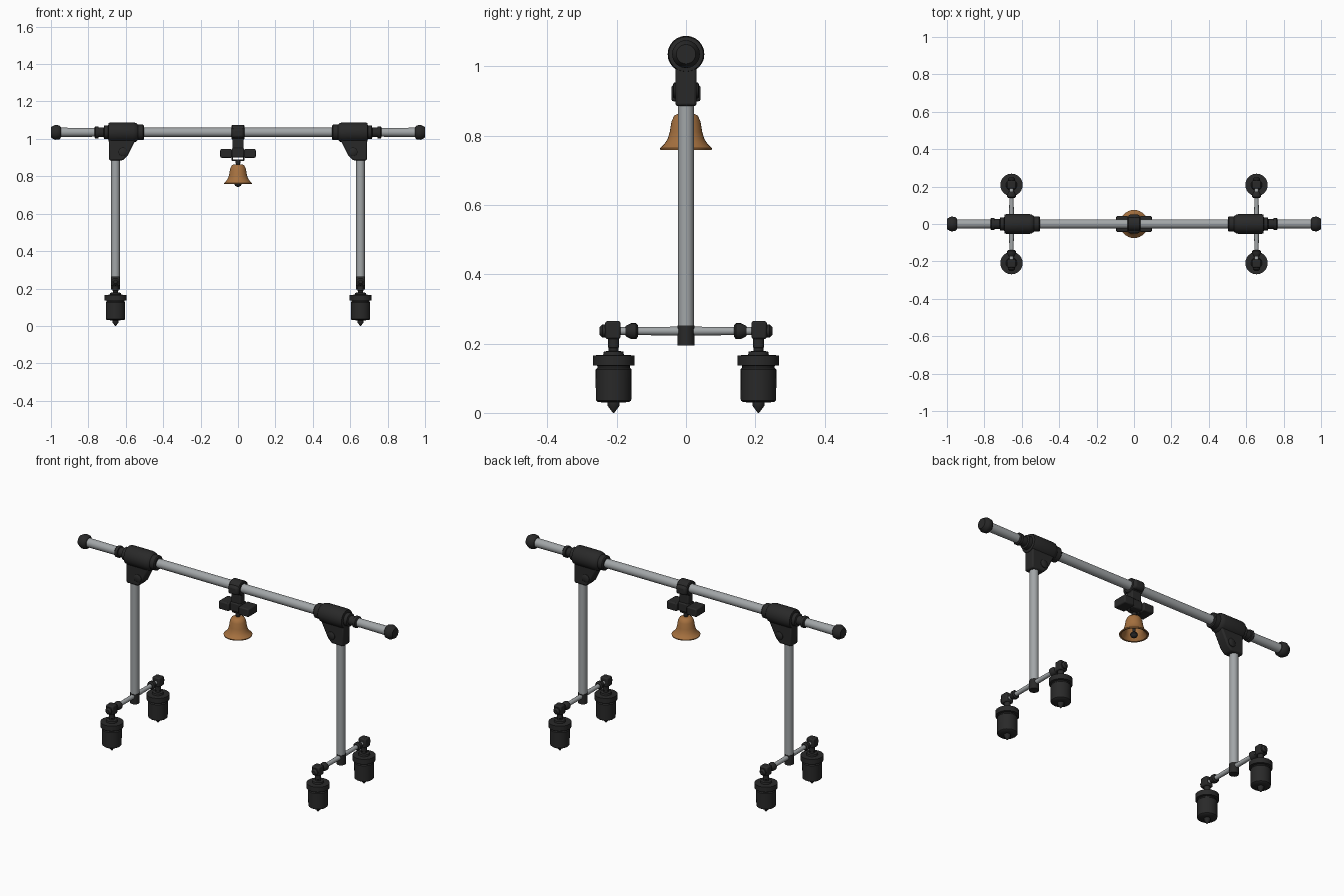
import bpy, bmesh, math
from mathutils import Vector

cube = bpy.data.objects.get("Cube")
if cube:
    bpy.data.objects.remove(cube, do_unlink=True)


def material(name, rgb, metal=0.0):
    m = bpy.data.materials.new(name)
    m.use_nodes = True
    m.diffuse_color = (*rgb, 1)
    bsdf = m.node_tree.nodes["Principled BSDF"]
    bsdf.inputs["Base Color"].default_value = (*rgb, 1)
    bsdf.inputs["Roughness"].default_value = 0.6
    return m


BLACK = material("black_plastic", (0.022, 0.022, 0.022))
STEEL = material("grey_steel", (0.36, 0.38, 0.39))
BRONZE = material("bronze", (0.38, 0.165, 0.05))


def finish(name, bm, mat, bevel=0.0):
    bmesh.ops.recalc_face_normals(bm, faces=bm.faces)
    mesh = bpy.data.meshes.new(name)
    bm.to_mesh(mesh)
    bm.free()
    mesh.materials.append(mat)
    ob = bpy.data.objects.new(name, mesh)
    bpy.context.collection.objects.link(ob)
    if bevel:
        mod = ob.modifiers.new("Bevel", "BEVEL")
        mod.width, mod.segments = bevel, 2
    bpy.ops.object.select_all(action="DESELECT")
    ob.select_set(True)
    bpy.context.view_layer.objects.active = ob
    bpy.ops.object.shade_smooth_by_angle(angle=math.radians(40))
    return ob


def lathe(name, mat, origin, axis, profile, sides=24):
    """Turn (radius, distance) points around an axis through origin."""
    bm = bmesh.new()
    q = Vector(axis).to_track_quat("Z", "Y")
    rings = []
    for r, t in profile:
        ring = []
        for i in range(sides):
            a = math.tau * i / sides
            ring.append(bm.verts.new(Vector(origin) + q @ Vector((r * math.cos(a), r * math.sin(a), t))))
        rings.append(ring)
    for a, b in zip(rings, rings[1:]):
        for i in range(sides):
            j = (i + 1) % sides
            bm.faces.new((a[i], a[j], b[j], b[i]))
    bm.faces.new(rings[0])
    bm.faces.new(rings[-1])
    return finish(name, bm, mat)


def box(name, mat, centre, size, bevel=0.006):
    bm = bmesh.new()
    bmesh.ops.create_cube(bm, size=1)
    for v in bm.verts:
        v.co = Vector(centre) + Vector([a * b for a, b in zip(v.co, size)])
    return finish(name, bm, mat, bevel)


def prism(name, mat, outline, half_depth, bevel):
    """Extrude an x-z outline along y."""
    bm = bmesh.new()
    face = bm.faces.new([bm.verts.new((x, -half_depth, z)) for x, z in outline])
    ext = bmesh.ops.extrude_face_region(bm, geom=[face])
    moved = [g for g in ext["geom"] if isinstance(g, bmesh.types.BMVert)]
    bmesh.ops.translate(bm, verts=moved, vec=(0, 2 * half_depth, 0))
    return finish(name, bm, mat, bevel)


BAR_Z, LEG_X, FOOT_Y, ROD_Z = 1.035, 0.655, 0.209, 0.236

# Main crossbar
lathe("crossbar", STEEL, (-0.6, 0, BAR_Z), (1, 0, 0), [(0.025, 0), (0.025, 1.2)])

for s, side in ((1, "left"), (-1, "right")):
    out = (s, 0, 0)
    hub = (0, 0, BAR_Z)
    # Bar extension with end cap
    lathe(side + "_extension", STEEL, hub, out, [(0.022, 0.6), (0.025, 0.96)])
    lathe(side + "_end_cap", BLACK, hub, out,
          [(0.028, 0.947), (0.037, 0.955), (0.04, 0.975), (0.038, 0.982), (0.028, 1.0)])
    # Corner joint: sleeve, locking ring, bracket and bolt
    lathe(side + "_joint_sleeve", BLACK, hub, out,
          [(0.036, 0.503), (0.041, 0.508), (0.041, 0.535), (0.05, 0.545), (0.053, 0.56),
           (0.053, 0.68), (0.05, 0.692), (0.036, 0.694), (0.036, 0.715), (0.026, 0.718),
           (0.026, 0.745), (0.032, 0.747), (0.032, 0.763), (0.026, 0.768)])
    prism(side + "_joint_bracket", BLACK,
          [(s * x, z) for x, z in ((0.69, 1.04), (0.69, 0.885), (0.615, 0.885),
                                   (0.59, 0.91), (0.545, 1.0), (0.545, 1.04))], 0.031, 0.008)
    lathe(side + "_bracket_bolt", BLACK, (s * 0.615, -0.038, 0.93), (0, 1, 0),
          [(0.018, 0), (0.023, 0.004), (0.023, 0.072), (0.018, 0.076)], 16)
    # Upright leg and its base clamp
    lathe(side + "_leg", STEEL, (s * LEG_X, 0, 0), (0, 0, 1), [(0.023, 0.21), (0.023, 0.95)])
    lathe(side + "_leg_clamp", BLACK, (s * LEG_X, 0, 0), (0, 0, 1),
          [(0.025, 0.195), (0.025, 0.252)], 16)
    for f, end in ((-1, "front"), (1, "back")):
        tag = side + "_" + end
        # Foot rod with collar, corner block and knob
        lathe(tag + "_foot_rod", STEEL, (s * LEG_X, 0, ROD_Z), (0, f, 0),
              [(0.013, 0), (0.011, 0.2)], 16)
        lathe(tag + "_rod_collar", BLACK, (s * LEG_X, 0, ROD_Z), (0, f, 0),
              [(0.016, 0.138), (0.023, 0.144), (0.023, 0.158), (0.017, 0.17), (0.014, 0.175)], 16)
        box(tag + "_corner_block", BLACK, (s * LEG_X, f * 0.211, 0.239), (0.046, 0.044, 0.052))
        lathe(tag + "_corner_knob", BLACK, (s * LEG_X, f * FOOT_Y, ROD_Z), (0, f, 0),
              [(0.019, 0), (0.019, 0.032), (0.01, 0.041)], 12)
        # Hanging weight: stem, flange, body and pointed tip
        lathe(tag + "_foot_weight", BLACK, (s * LEG_X, f * FOOT_Y, 0), (0, 0, 1),
              [(0.002, 0), (0.017, 0.02), (0.017, 0.03), (0.045, 0.031), (0.051, 0.036),
               (0.052, 0.125), (0.047, 0.13), (0.047, 0.136), (0.06, 0.137), (0.06, 0.166),
               (0.03, 0.167), (0.028, 0.177), (0.014, 0.179), (0.014, 0.187), (0.016, 0.189),
               (0.016, 0.22)])

# Bell hanger: collar round the bar, neck, cross block and shackle
lathe("hanger_collar", BLACK, (-0.034, 0, BAR_Z), (1, 0, 0),
      [(0.036, 0), (0.04, 0.004), (0.04, 0.064), (0.036, 0.068)])
box("hanger_saddle", BLACK, (0, 0, BAR_Z - 0.004), (0.064, 0.1, 0.05), 0.012)
box("hanger_neck", BLACK, (0, 0, 0.965), (0.06, 0.045, 0.09))
box("cross_block_middle", BLACK, (0, 0, 0.926), (0.064, 0.06, 0.05))
for s, side in ((1, "left"), (-1, "right")):
    box(side + "_cross_block", BLACK, (s * 0.063, 0, 0.922), (0.064, 0.084, 0.046))
    box(side + "_shackle_arm", BLACK, (s * 0.03, 0, 0.898), (0.007, 0.014, 0.03), 0.002)
box("shackle_base", BLACK, (0, 0, 0.886), (0.066, 0.014, 0.008), 0.002)
lathe("bell_stem", BLACK, (0, 0, 0), (0, 0, 1), [(0.008, 0.76), (0.008, 0.86), (0.013, 0.872), (0.013, 0.886)], 12)

# Bell with hollow inside, and clapper
lathe("bell", BRONZE, (0, 0, 0), (0, 0, 1),
      [(0.022, 0.864), (0.034, 0.858), (0.042, 0.84), (0.047, 0.81), (0.053, 0.79), (0.063, 0.775),
       (0.075, 0.764), (0.074, 0.759), (0.066, 0.76), (0.05, 0.778), (0.043, 0.8), (0.036, 0.84),
       (0.01, 0.85)], 32)
lathe("clapper", BLACK, (0, 0, 0), (0, 0, 1),
      [(0.006, 0.744), (0.016, 0.75), (0.02, 0.76), (0.016, 0.77), (0.006, 0.776)], 16)
